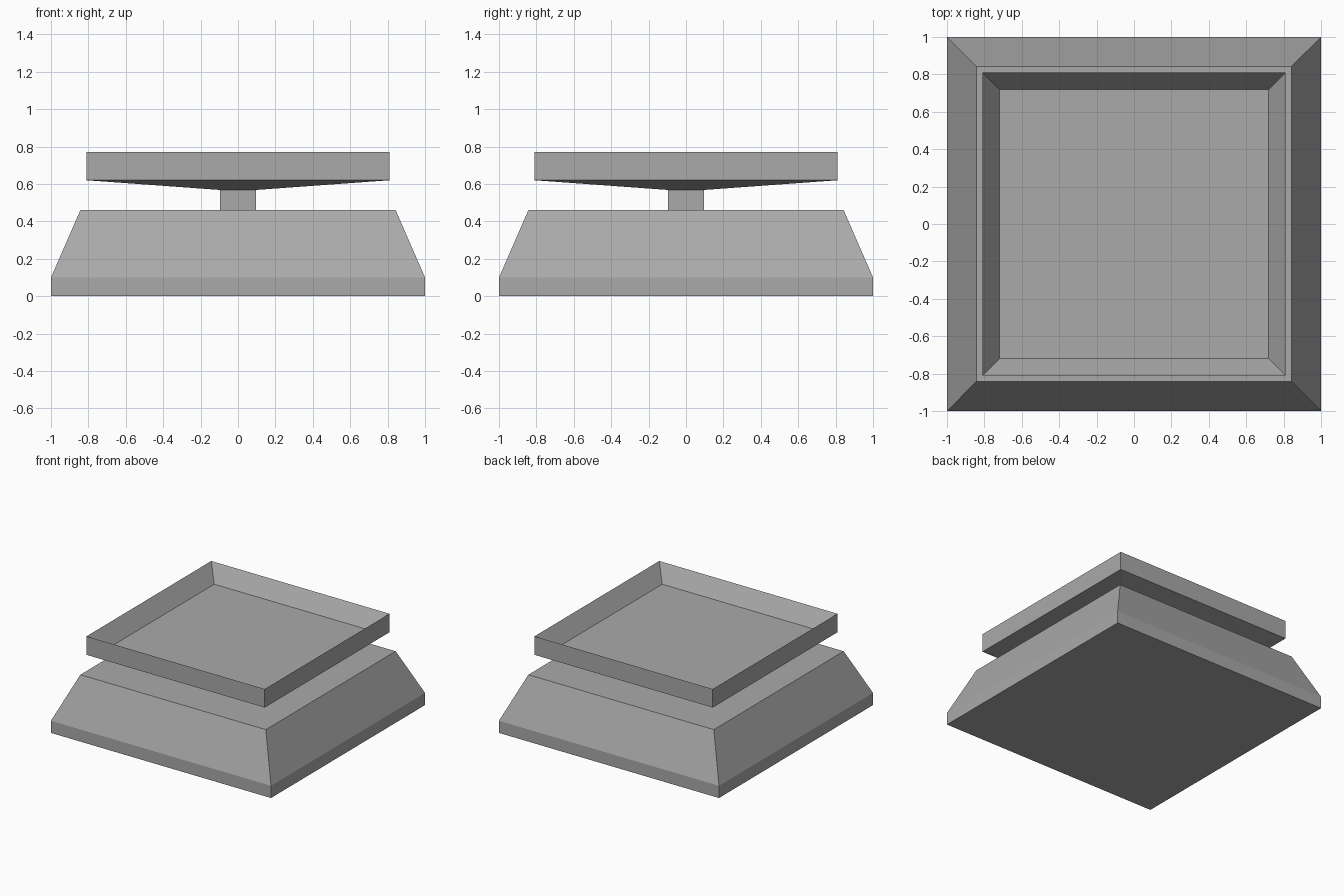
import bpy
import bmesh

cube = bpy.data.objects.get("Cube")
if cube:
    bpy.data.objects.remove(cube, do_unlink=True)

grey = bpy.data.materials.new("plain grey")
grey.use_nodes = True
colour = (0.4, 0.4, 0.4, 1)
grey.diffuse_color = colour
grey.node_tree.nodes["Principled BSDF"].inputs["Base Color"].default_value = colour


def square_loft(name, profile, capped=True):
    """Join square rings, given as (half width, height), into one part."""
    bm = bmesh.new()
    corners = ((-1, -1), (1, -1), (1, 1), (-1, 1))
    rings = [[bm.verts.new((x * r, y * r, z)) for x, y in corners]
             for r, z in profile]
    for low, high in zip(rings, rings[1:]):
        for i in range(4):
            j = (i + 1) % 4
            bm.faces.new((low[i], low[j], high[j], high[i]))
    if capped:
        bm.faces.new(rings[0][::-1])
        bm.faces.new(rings[-1])
    mesh = bpy.data.meshes.new(name)
    bm.to_mesh(mesh)
    bm.free()
    mesh.materials.append(grey)
    obj = bpy.data.objects.new(name, mesh)
    bpy.context.collection.objects.link(obj)
    return obj


# Plinth with a short upright skirt and sloping sides
square_loft("base", [(1, 0), (1, 0.1), (0.843, 0.46)])

# Post between plinth and tray
square_loft("neck", [(0.095, 0.46), (0.095, 0.57)], capped=False)

# Shallow tray: tapered underside, outer wall, knife-edge rim, sunken floor
square_loft("tray", [(0.095, 0.568), (0.81, 0.62), (0.81, 0.772), (0.72, 0.64)])
